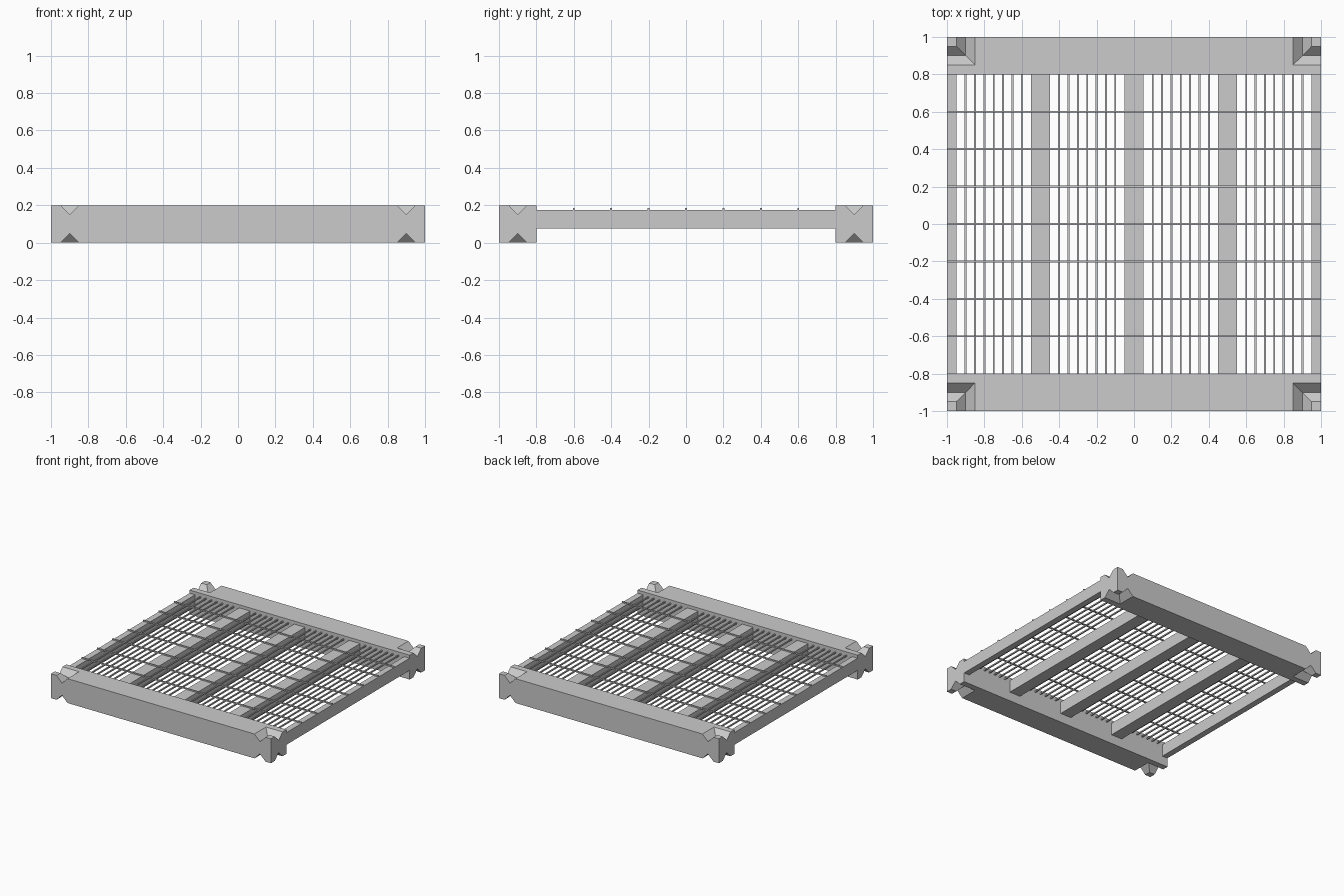
import bpy, bmesh
from mathutils import Matrix, Vector

if "Cube" in bpy.data.objects:
    bpy.data.objects.remove(bpy.data.objects["Cube"])


def make_object(name, bm):
    bmesh.ops.recalc_face_normals(bm, faces=bm.faces)
    mesh = bpy.data.meshes.new(name)
    bm.to_mesh(mesh)
    bm.free()
    obj = bpy.data.objects.new(name, mesh)
    bpy.context.collection.objects.link(obj)
    return obj


def boxes(name, spans):
    """One object from boxes given as (low corner, high corner)."""
    bm = bmesh.new()
    for lo, hi in spans:
        lo, hi = Vector(lo), Vector(hi)
        m = Matrix.Translation((lo + hi) / 2) @ Matrix.Diagonal((*(hi - lo), 1))
        bmesh.ops.create_cube(bm, size=1, matrix=m)
    return make_object(name, bm)


# Mitred V-groove cutter turning each corner, above and below
bm = bmesh.new()
for sx in (-1, 1):
    for sy in (-1, 1):
        for top in (True, False):
            rings = []
            for station in range(3):
                ring = []
                for d, z in ((0, 0.15), (0.1, 0.25), (-0.1, 0.25)):
                    x = 1.1 if station == 0 else 0.9 + d
                    y = 1.1 if station == 2 else 0.9 + d
                    ring.append(bm.verts.new((sx * x, sy * y, z if top else 0.2 - z)))
                rings.append(ring)
            for a, b in zip(rings, rings[1:]):
                for i in range(3):
                    j = (i + 1) % 3
                    bm.faces.new((a[i], a[j], b[j], b[i]))
            bm.faces.new(rings[0])
            bm.faces.new(rings[2])
cutter = make_object("corner_groove_cutter", bm)
cutter.hide_render = True
cutter.hide_set(True)

# Heavy end beams, notched at the corners
for name, y0, y1 in (("front_beam", -1, -0.8), ("back_beam", 0.8, 1)):
    beam = boxes(name, [((-1, y0, 0), (1, y1, 0.2))])
    mod = beam.modifiers.new("corner_grooves", "BOOLEAN")
    mod.operation = "DIFFERENCE"
    mod.solver = "EXACT"
    mod.object = cutter
    bpy.context.view_layer.objects.active = beam
    bpy.ops.object.modifier_apply(modifier=mod.name)
bpy.data.objects.remove(cutter)

# Side rails and inner joists
for name, x0, x1 in (("left_rail", -1, -0.95), ("left_joist", -0.55, -0.45),
                     ("middle_joist", -0.05, 0.05), ("right_joist", 0.45, 0.55),
                     ("right_rail", 0.95, 1)):
    boxes(name, [((x0, -0.8, 0.075), (x1, 0.8, 0.175))])

# Grating slats, seven in each bay
slat_x = [bay + 0.05 * i for bay in (-0.75, -0.25, 0.25, 0.75) for i in range(-3, 4)]
boxes("grating_slats", [((x - 0.005, -0.8, 0.165), (x + 0.005, 0.8, 0.175)) for x in slat_x])

# Cross rods lying over the slats
boxes("cross_rods", [((-1, 0.2 * i - 0.005, 0.175), (1, 0.2 * i + 0.005, 0.185))
                     for i in range(-3, 4)])
